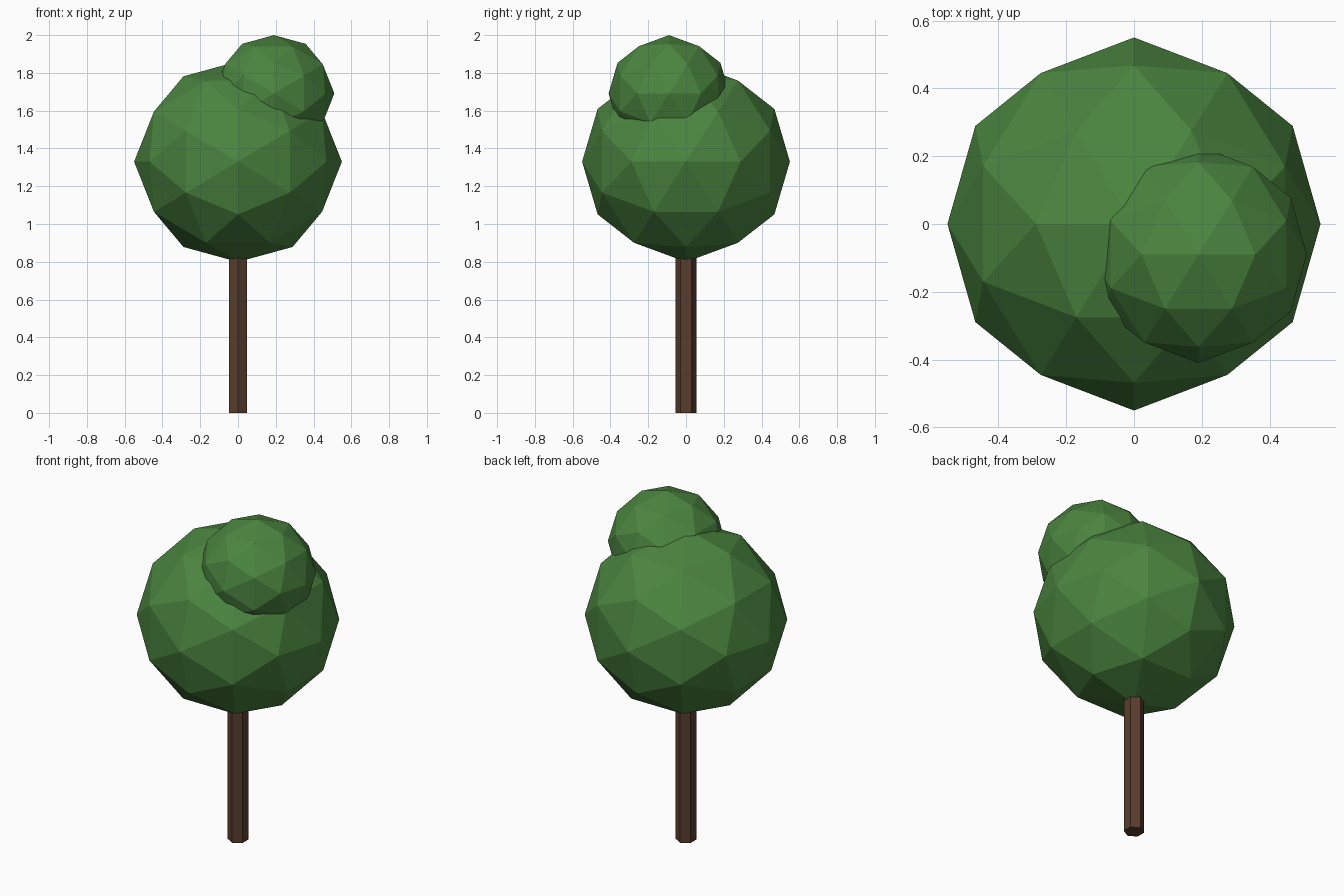
import bpy, bmesh, math
from mathutils import Vector

if "Cube" in bpy.data.objects:
    bpy.data.objects.remove(bpy.data.objects["Cube"])

PHI = (1 + math.sqrt(5)) / 2


def material(name, rgb):
    mat = bpy.data.materials.new(name)
    mat.diffuse_color = (*rgb, 1)
    mat.use_nodes = True
    mat.node_tree.nodes["Principled BSDF"].inputs["Base Color"].default_value = mat.diffuse_color
    return mat


def foliage(name, centre, radius, mat):
    """Once-subdivided icosahedron with axis-aligned edges, slightly squashed."""
    bm = bmesh.new()
    for a in (-1, 1):
        for b in (-PHI, PHI):
            for co in ((b, a, 0), (0, b, a), (a, 0, b)):
                bm.verts.new(co)
    bmesh.ops.convex_hull(bm, input=bm.verts[:])
    bmesh.ops.subdivide_edges(bm, edges=bm.edges[:], cuts=1, use_grid_fill=True)
    for v in bm.verts:
        v.co = v.co.normalized() * radius
        v.co.z *= 0.965
    bmesh.ops.recalc_face_normals(bm, faces=bm.faces[:])
    mesh = bpy.data.meshes.new(name)
    bm.to_mesh(mesh)
    bm.free()
    mesh.materials.append(mat)
    obj = bpy.data.objects.new(name, mesh)
    obj.location = Vector(centre)
    bpy.context.collection.objects.link(obj)
    return obj


green = material("leaf_green", (0.07, 0.235, 0.05))
brown = material("bark_brown", (0.1, 0.048, 0.026))

# Hexagonal trunk, running up into the crown
height = 0.9
bpy.ops.mesh.primitive_cylinder_add(vertices=6, radius=0.056, depth=height,
                                    location=(0, 0, height / 2))
trunk = bpy.context.object
trunk.name = "trunk"
trunk.data.materials.append(brown)

# Main crown and the smaller tuft on top
foliage("crown", (0, 0, 1.33), 0.55, green)
foliage("upper_tuft", (0.19, -0.09, 1.691), 0.32, green)
